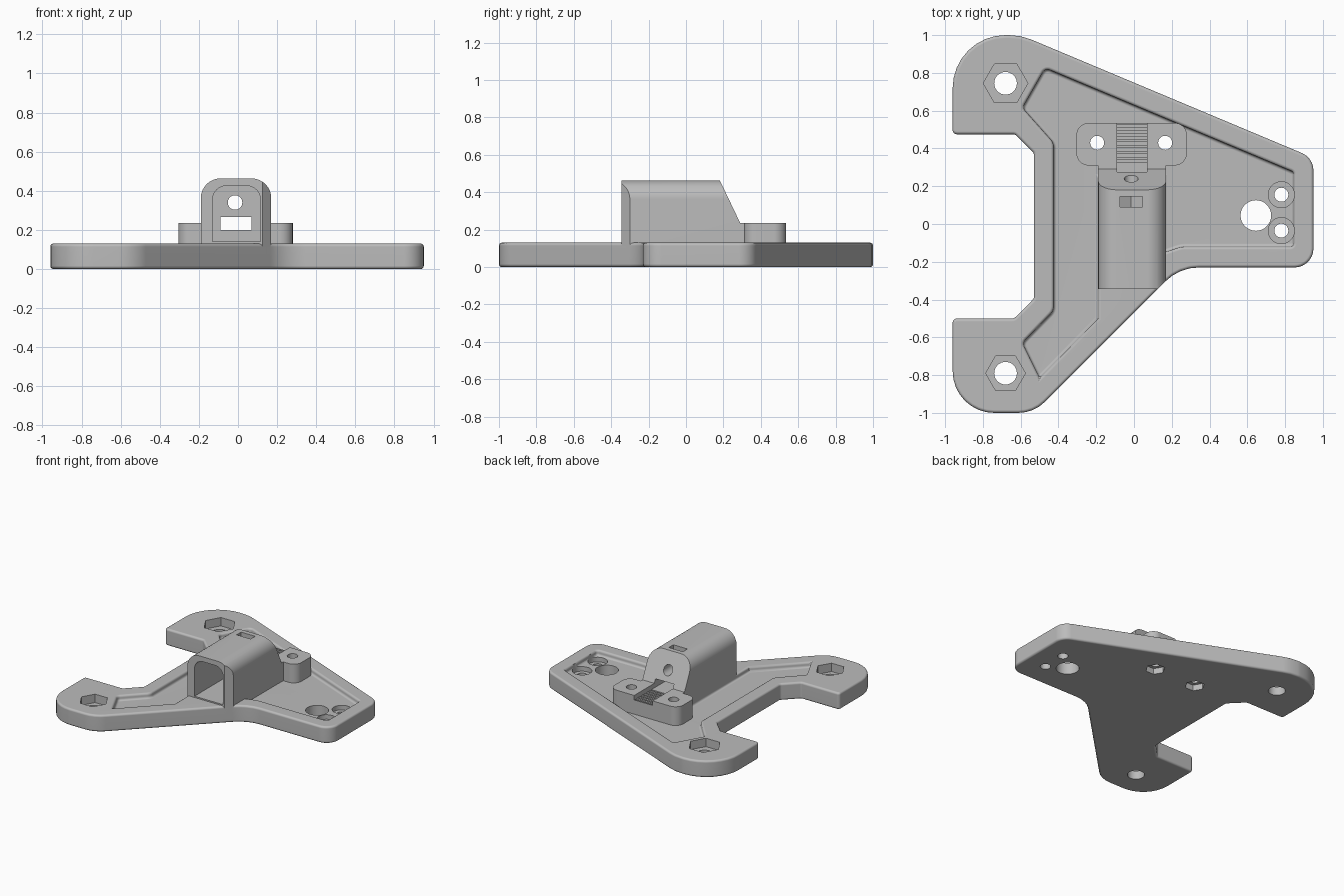
import bpy, bmesh, math
from mathutils import Vector

if "Cube" in bpy.data.objects:
    bpy.data.objects.remove(bpy.data.objects["Cube"])

grey = bpy.data.materials.new("matte_grey")
grey.use_nodes = True
grey.diffuse_color = (0.5, 0.5, 0.5, 1)
grey.node_tree.nodes["Principled BSDF"].inputs["Base Color"].default_value = (0.5, 0.5, 0.5, 1)


def fillet(corners):
    """Round each (x, y, radius) corner of a closed outline."""
    out = []
    for i, (x, y, r) in enumerate(corners):
        p = Vector((x, y))
        if r == 0:
            out.append(p)
            continue
        a = (Vector(corners[i - 1][:2]) - p).normalized()
        b = (Vector(corners[(i + 1) % len(corners)][:2]) - p).normalized()
        half = a.angle(b) / 2
        centre = p + (a + b).normalized() * r / math.sin(half)
        start = p + a * r / math.tan(half) - centre
        end = p + b * r / math.tan(half) - centre
        sweep = start.angle_signed(end)
        steps = max(2, round(abs(sweep) / math.radians(11)))
        for k in range(steps + 1):
            ang = -sweep * k / steps
            c, s = math.cos(ang), math.sin(ang)
            out.append(centre + Vector((start.x * c - start.y * s, start.x * s + start.y * c)))
    return out


def prism(name, pts, lo, hi, axis="z"):
    """Extrude a flat outline along an axis."""
    place = {"z": lambda p, h: (p[0], p[1], h),
             "y": lambda p, h: (p[0], h, p[1]),
             "x": lambda p, h: (h, p[0], p[1])}[axis]
    bm = bmesh.new()
    base = bm.faces.new([bm.verts.new(place(p, lo)) for p in pts])
    ext = bmesh.ops.extrude_face_region(bm, geom=[base])["geom"]
    move = Vector(place((0, 0), hi - lo))
    bmesh.ops.translate(bm, vec=move, verts=[v for v in ext if isinstance(v, bmesh.types.BMVert)])
    bmesh.ops.recalc_face_normals(bm, faces=bm.faces)
    mesh = bpy.data.meshes.new(name)
    bm.to_mesh(mesh)
    bm.free()
    mesh.materials.append(grey)
    obj = bpy.data.objects.new(name, mesh)
    bpy.context.collection.objects.link(obj)
    return obj


def ring(x, y, r, sides=32, turn=0.0):
    return [(x + r * math.cos(math.tau * i / sides + turn),
             y + r * math.sin(math.tau * i / sides + turn)) for i in range(sides)]


def box(x0, x1, y0, y1):
    return [(x0, y0), (x1, y0), (x1, y1), (x0, y1)]


def apply(obj, mod):
    bpy.context.view_layer.objects.active = obj
    bpy.ops.object.modifier_apply(modifier=mod.name)


def cut(targets, pts, lo, hi, axis="z"):
    """Subtract a prism from every target, then discard it."""
    cutter = prism("cutter", pts, lo, hi, axis)
    for obj in targets:
        mod = obj.modifiers.new("cut", "BOOLEAN")
        mod.operation, mod.solver, mod.object = "DIFFERENCE", "EXACT", cutter
        apply(obj, mod)
    bpy.data.objects.remove(cutter)


# Base plate with a shallow pocket and softened rims
plate = prism("base_plate", fillet([
    (-0.96, -1, 0.22), (-0.53, -1, 0.2), (0.24, -0.23, 0.25), (0.95, -0.23, 0.1),
    (0.95, 0.35, 0.1), (-0.6, 1, 0.3), (-0.96, 1, 0.28), (-0.96, 0.475, 0.022),
    (-0.63, 0.475, 0.022), (-0.53, 0.375, 0.022), (-0.53, -0.395, 0.022),
    (-0.635, -0.5, 0.022), (-0.96, -0.5, 0.022)]), 0, 0.13)
cut([plate], fillet([
    (-0.47, 0.825, 0.03), (-0.59, 0.615, 0.03), (-0.425, 0.43, 0.06), (-0.425, -0.46, 0.06),
    (-0.59, -0.63, 0.03), (-0.5, -0.815, 0), (-0.19, -0.5, 0), (-0.19, 0.25, 0),
    (0.16, 0.25, 0), (0.16, -0.15, 0), (0.25, -0.12, 0.1), (0.845, -0.12, 0.02),
    (0.845, 0.275, 0.02)]), 0.09, 0.2)
bevel = plate.modifiers.new("soft_edges", "BEVEL")
bevel.width, bevel.segments = 0.016, 4
bevel.limit_method, bevel.angle_limit = "ANGLE", math.radians(50)
bevel.use_clamp_overlap = False
apply(plate, bevel)

# Hooded housing with a sloped back and a corner trimmed to the plate edge
housing = prism("housing", fillet([
    (-0.19, 0.07, 0), (0.17, 0.07, 0), (0.17, 0.463, 0.1), (-0.19, 0.463, 0.1)]), -0.345, 0.32, "y")
cut([housing], [(0.156, 0.515), (0.29, 0.235), (0.5, 0.235), (0.5, 0.515)], -0.5, 0.5, "x")
cut([housing], [(-0.03, -0.5), (0.5, -0.5), (0.5, 0.03)], 0, 0.6)
cut([housing], fillet([(-0.13, 0.14, 0), (0.115, 0.14, 0), (0.115, 0.425, 0.07),
                       (-0.13, 0.425, 0.07)]), -0.5, 0.04, "y")

# Adjuster screw bore and the nut slot that drops in from the top
cut([housing], ring(-0.015, 0.34, 0.037), -0.1, 0.5, "y")
cut([housing], [(-0.075, 0.6), (-0.075, 0.305), (-0.015, 0.27), (0.045, 0.305), (0.045, 0.6)],
    0.09, 0.145, "y")

# Belt clamp block with a toothed channel
clamp = prism("belt_clamp", fillet([
    (-0.305, 0.31, 0.065), (0.28, 0.31, 0.065), (0.28, 0.535, 0.065), (-0.305, 0.535, 0.065)]),
    0.08, 0.235)
cut([housing, clamp], box(-0.09, 0.068, 0.2, 0.265), 0, 0.6, "y")
for i in range(7):
    y = 0.325 + i * 0.031
    cut([clamp], box(-0.09, 0.068, y, y + 0.015), 0.182, 0.21)

# Clamp bolt holes with nut recesses underneath
for x in (-0.195, 0.165):
    cut([plate, clamp], ring(x, 0.43, 0.037), -0.1, 0.4)
    cut([plate], ring(x, 0.43, 0.07, 6), -0.1, 0.045)

# Corner mounting holes with hexagonal recesses on top
for y, r in ((0.745, 0.118), (-0.79, 0.105)):
    cut([plate], ring(-0.68, y, 0.06), -0.1, 0.3)
    cut([plate], ring(-0.68, y, r, 6), 0.065, 0.3)

# Wide through hole and two counterbored screw holes
cut([plate], ring(0.645, 0.045, 0.081), -0.1, 0.3)
for y in (0.155, -0.035):
    cut([plate], ring(0.78, y, 0.037), -0.1, 0.3)
    cut([plate], ring(0.78, y, 0.069), 0.055, 0.3)

# Smooth curved walls while keeping flat faces flat
for obj in (plate, housing, clamp):
    bpy.ops.object.select_all(action="DESELECT")
    obj.select_set(True)
    bpy.context.view_layer.objects.active = obj
    bpy.ops.object.shade_smooth_by_angle(angle=math.radians(30))
    weighted = obj.modifiers.new("flat_normals", "WEIGHTED_NORMAL")
    weighted.keep_sharp = True
